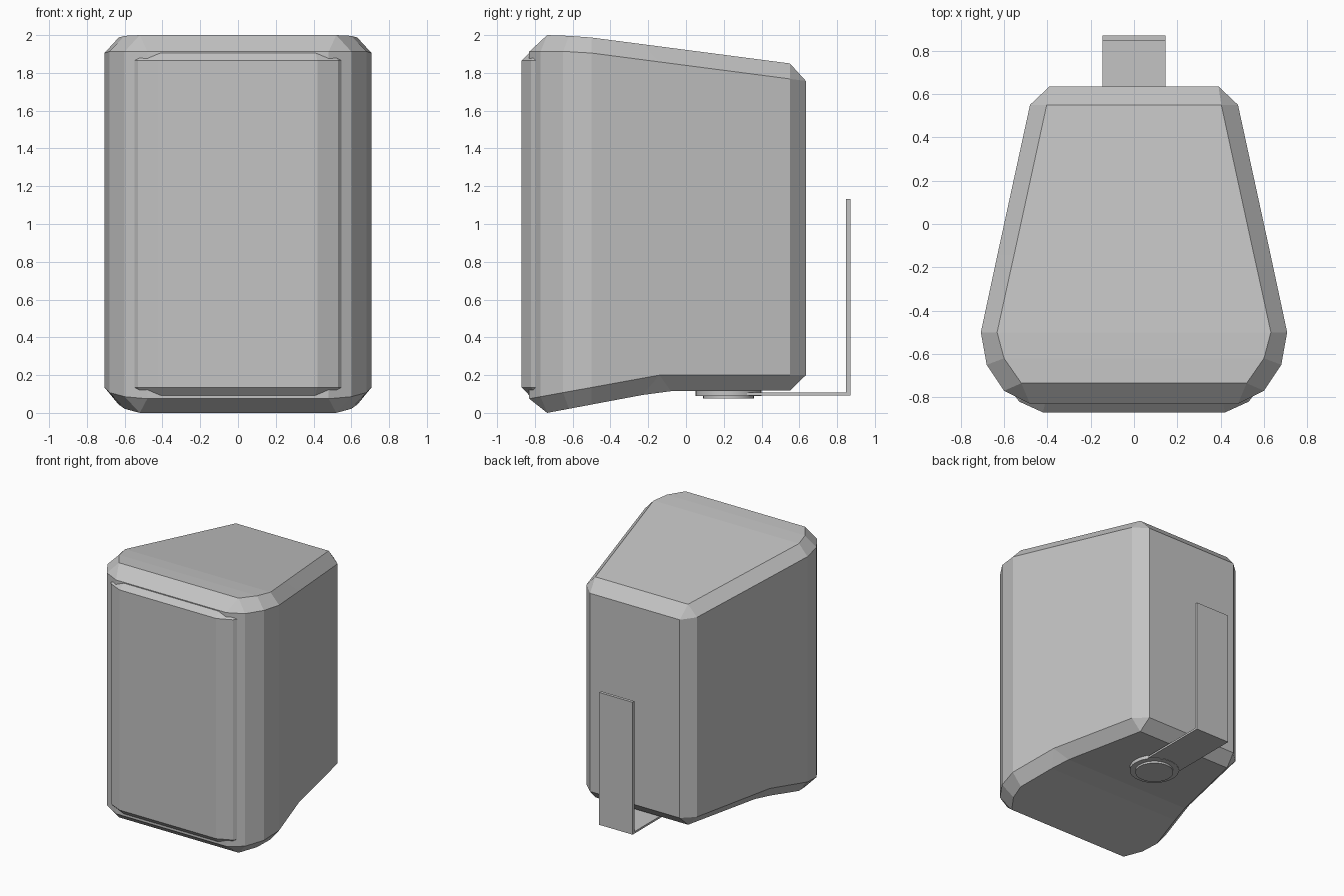
import bpy
import bmesh
from math import radians

cube = bpy.data.objects.get("Cube")
if cube:
    bpy.data.objects.remove(cube, do_unlink=True)

grey = bpy.data.materials.new("plain grey")
grey.use_nodes = True
grey.diffuse_color = (0.55, 0.55, 0.55, 1)
grey.node_tree.nodes["Principled BSDF"].inputs["Base Color"].default_value = (0.55, 0.55, 0.55, 1)


def finish(name, bm):
    """Clean the mesh and add it to the scene."""
    bmesh.ops.remove_doubles(bm, verts=bm.verts, dist=0.0005)
    bmesh.ops.recalc_face_normals(bm, faces=bm.faces)
    mesh = bpy.data.meshes.new(name)
    bm.to_mesh(mesh)
    bm.free()
    mesh.materials.append(grey)
    obj = bpy.data.objects.new(name, mesh)
    bpy.context.collection.objects.link(obj)
    return obj


def along(profile, y):
    """Height of a side profile at depth y."""
    for (y0, z0), (y1, z1) in zip(profile, profile[1:]):
        if y <= y1:
            return z0 + (z1 - z0) * (y - y0) / (y1 - y0)
    return profile[-1][1]


def face(bm, points):
    """Add a face, leaving out repeated corners."""
    unique = list(dict.fromkeys(points))
    if len(unique) > 2:
        bm.faces.new([bm.verts.new(p) for p in unique])


def shell(name, outer, inner, top_out, top_in, low_out, low_in):
    """Mirrored upright case with chamfered rims, listed front to back."""
    bm = bmesh.new()
    rows = [[(x, y, along(profile, y)) for x, y in ring] for ring, profile in
            ((inner, top_in), (outer, top_out), (outer, low_out), (inner, low_in))]

    def flip(p):
        return (-p[0], p[1], p[2])

    for a, b in zip(rows, rows[1:]):
        for i in range(len(outer) - 1):
            quad = [a[i], a[i + 1], b[i + 1], b[i]]
            face(bm, quad)
            face(bm, [flip(p) for p in quad])
        # front and back panels
        for i in (0, -1):
            face(bm, [a[i], b[i], flip(b[i]), flip(a[i])])
    # caps as strips across the width
    for row in (rows[0], rows[-1]):
        for p, q in zip(row, row[1:]):
            if p != q:
                face(bm, [p, q, flip(q), flip(p)])
    return finish(name, bm)


# Tapered cabinet with sloping roof and bent underside
shell("cabinet",
      [(0.48, -0.83), (0.6, -0.77), (0.68, -0.65), (0.707, -0.5),
       (0.63, -0.14), (0.63, -0.14), (0.63, -0.14), (0.48, 0.55), (0.39, 0.635)],
      [(0.52, -0.735), (0.52, -0.735), (0.6, -0.62), (0.632, -0.5),
       (0.573, -0.23), (0.553, -0.14), (0.54, -0.08), (0.403, 0.55), (0.403, 0.55)],
      [(-0.83, 1.912), (-0.65, 1.914), (-0.5, 1.905), (0.635, 1.757)],
      [(-0.735, 2.0), (-0.62, 1.996), (-0.5, 1.987), (0.55, 1.85)],
      [(-0.83, 0.075), (-0.14, 0.2), (0.635, 0.2)],
      [(-0.735, 0.0), (-0.23, 0.095), (-0.08, 0.115), (0.55, 0.118)])

# Front grille panel, partly sunk into the cabinet
shell("front_grille",
      [(0.42, -0.87), (0.53, -0.82), (0.56, -0.78), (0.56, -0.7)],
      [(0.41, -0.825), (0.5, -0.785), (0.515, -0.765), (0.515, -0.7)],
      [(-0.9, 1.865), (0, 1.865)], [(-0.9, 1.91), (0, 1.91)],
      [(-0.9, 0.135), (0, 0.135)], [(-0.9, 0.088), (0, 0.088)])

# Swivel discs under the cabinet
for name, radius, low, high in (("swivel_plate", 0.175, 0.09, 0.12),
                                ("swivel_cap", 0.135, 0.075, 0.1)):
    bm = bmesh.new()
    bmesh.ops.create_cone(bm, cap_ends=True, segments=32, radius1=radius,
                          radius2=radius, depth=high - low)
    bmesh.ops.translate(bm, verts=bm.verts, vec=(0, 0.225, (low + high) / 2))
    disc = finish(name, bm)
    bpy.ops.object.select_all(action="DESELECT")
    disc.select_set(True)
    bpy.context.view_layer.objects.active = disc
    bpy.ops.object.shade_smooth_by_angle(angle=radians(30))

# L-shaped wall bracket: a side profile drawn across its width
profile = [(0.225, 0.093), (0.87, 0.093), (0.87, 1.133), (0.846, 1.133),
           (0.846, 0.108), (0.225, 0.108)]
bm = bmesh.new()
base = bm.faces.new([bm.verts.new((-0.145, y, z)) for y, z in profile])
side = bmesh.ops.extrude_face_region(bm, geom=[base], use_keep_orig=True)["geom"]
bmesh.ops.translate(bm, vec=(0.29, 0, 0),
                    verts=[v for v in side if isinstance(v, bmesh.types.BMVert)])
finish("wall_bracket", bm)
